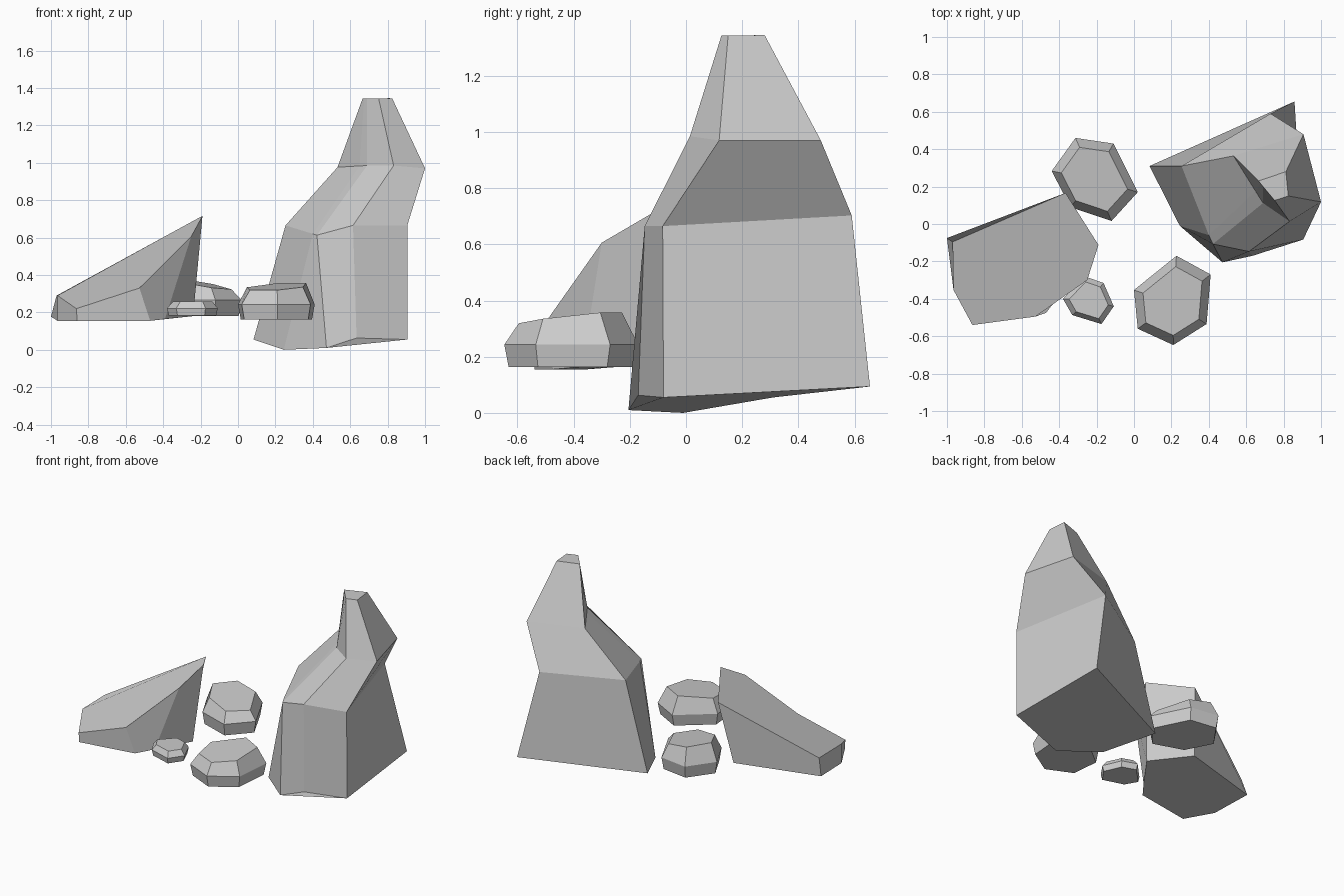
import bpy, bmesh


def loft(name, rings):
    """Closed flat-faced rock skinned through rings of equal point count."""
    bm = bmesh.new()
    loops = [[bm.verts.new(p) for p in ring] for ring in rings]
    n = len(loops[0])
    for low, high in zip(loops, loops[1:]):
        for i in range(n):
            j = (i + 1) % n
            bm.faces.new((low[i], low[j], high[j], high[i]))
    bm.faces.new(loops[0][::-1])
    bm.faces.new(loops[-1])
    bmesh.ops.recalc_face_normals(bm, faces=bm.faces)
    mesh = bpy.data.meshes.new(name)
    bm.to_mesh(mesh)
    bm.free()
    obj = bpy.data.objects.new(name, mesh)
    bpy.context.collection.objects.link(obj)
    return obj


def boulder(name, outline, z_low, z_mid, z_top, tilt=(0, 0), top=0.77, base=0.93):
    """Low boulder: widest at the belt, with a smaller tilted top facet."""
    cx = sum(p[0] for p in outline) / len(outline)
    cy = sum(p[1] for p in outline) / len(outline)

    def ring(s, z, slope=(0, 0)):
        return [(cx + s * (x - cx), cy + s * (y - cy),
                 z + slope[0] * (x - cx) + slope[1] * (y - cy)) for x, y in outline]

    loft(name, [ring(base, z_low), ring(1, z_mid), ring(top, z_top, tilt)])


# Tall leaning rock
loft("tall_rock", [
    [(.083, .31, .055), (.245, -.01, 0), (.473, -.205, .01),
     (.634, -.17, .063), (.905, -.08, .055), (.858, .655, .094)],
    [(.254, .31, .665), (.40, -.06, .62), (.422, -.107, .613),
     (.615, -.147, .665), (.905, -.083, .665), (.73, .59, .703)],
    [(.532, .364, .976), (.65, .175, .983), (.69, .112, .985),
     (.832, .014, .985), (1.0, .118, .97), (.906, .48, .97)],
    [(.666, .23, 1.343), (.675, .218, 1.343), (.69, .20, 1.343),
     (.752, .126, 1.343), (.825, .15, 1.343), (.812, .28, 1.345)],
])

# Sloping wedge slab
loft("wedge_rock", [
    [(-.24, -.16, .18), (-.39, -.37, .165), (-.47, -.475, .155), (-.86, -.54, .155),
     (-.965, -.353, .155), (-1.0, -.075, .177), (-.43, .085, .18)],
    [(-.19, -.112, .716), (-.25, -.30, .606), (-.527, -.495, .33), (-.864, -.54, .22),
     (-.965, -.353, .29), (-.97, -.096, .29), (-.366, .166, .62)],
])

# Low boulders between the two big rocks
boulder("back_boulder",
        [(-.313, .46), (-.11, .43), (.02, .17), (-.12, .016), (-.34, .09), (-.44, .283)],
        .18, .265, .355, tilt=(-.12, .05))
boulder("front_boulder",
        [(0, -.353), (.227, -.17), (.41, -.27), (.388, -.535), (.21, -.647), (.02, -.56)],
        .163, .243, .337, tilt=(.04, .08))
boulder("small_boulder",
        [(-.265, -.28), (-.163, -.315), (-.108, -.44), (-.174, -.535), (-.33, -.487), (-.38, -.40)],
        .182, .222, .258)
